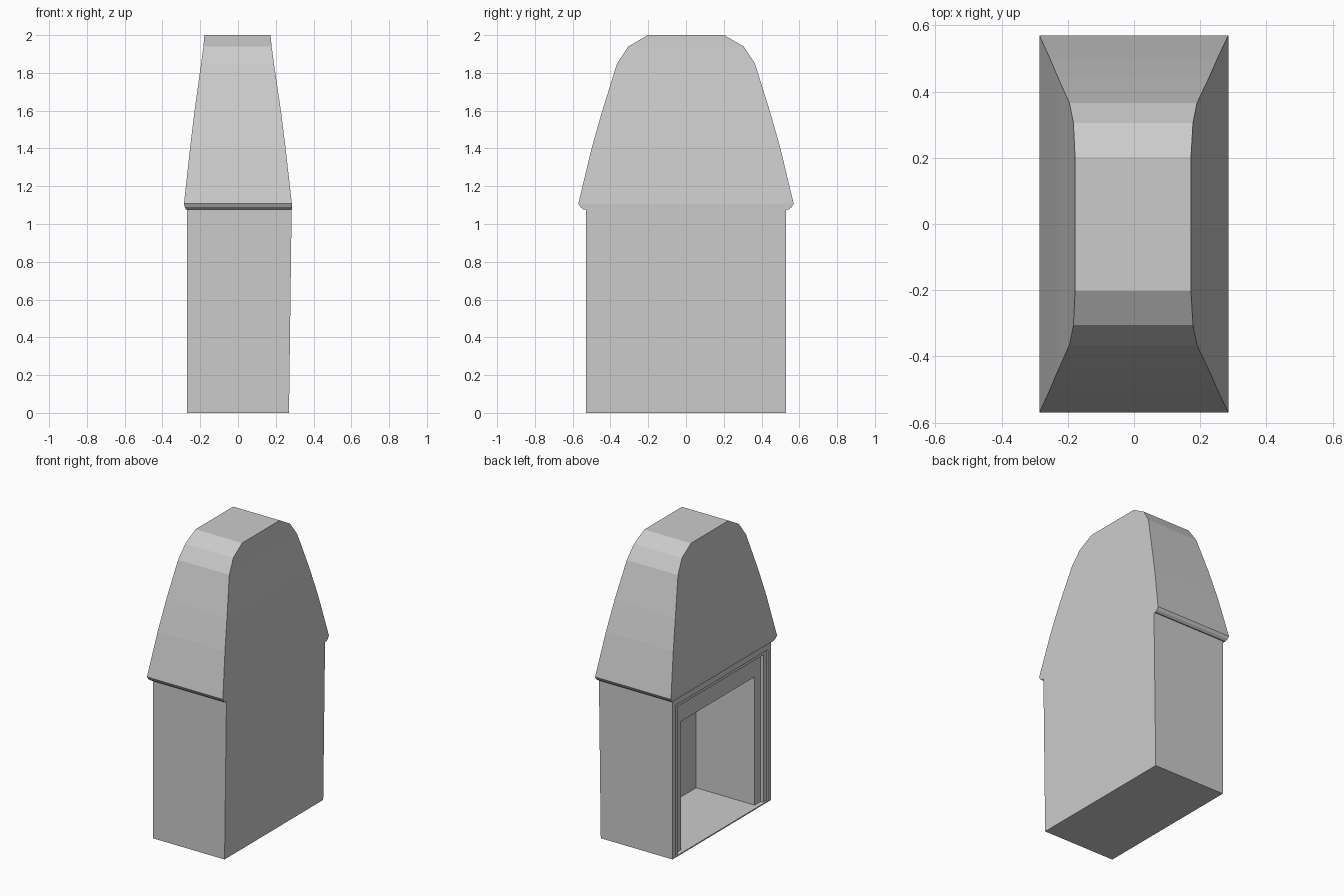
import bpy
import bmesh

if "Cube" in bpy.data.objects:
    bpy.data.objects.remove(bpy.data.objects["Cube"], do_unlink=True)

stone = bpy.data.materials.new("grey_stone")
grey = (0.6, 0.6, 0.6, 1)
stone.use_nodes = True
stone.diffuse_color = grey
stone.node_tree.nodes["Principled BSDF"].inputs["Base Color"].default_value = grey


def loft(name, loops, closed=True):
    """Skin consecutive point loops and cap both ends."""
    bm = bmesh.new()
    rings = [[bm.verts.new(p) for p in loop] for loop in loops]
    count = len(rings[0])
    for a, b in zip(rings, rings[1:]):
        for i in range(count if closed else count - 1):
            j = (i + 1) % count
            bm.faces.new((a[i], a[j], b[j], b[i]))
    bm.faces.new(rings[0][::-1])
    bm.faces.new(rings[-1])
    bmesh.ops.recalc_face_normals(bm, faces=bm.faces)
    mesh = bpy.data.meshes.new(name)
    bm.to_mesh(mesh)
    bm.free()
    mesh.materials.append(stone)
    obj = bpy.data.objects.new(name, mesh)
    bpy.context.collection.objects.link(obj)
    return obj


def arch(x, half, top, x_top=None):
    """Square arch outline facing along x."""
    xt = x if x_top is None else x_top
    return [(x, half, 0), (xt, half, top), (xt, -half, top), (x, -half, 0)]


def rect(z, x0, x1, half):
    return [(x0, -half, z), (x1, -half, z), (x1, half, z), (x0, half, z)]


# Surround: solid back, stepped front frame, then the recessed firebox
front = -0.27
frame_steps = [(0, 0.53, 1.085), (0, 0.495, 1.035), (0.01, 0.495, 1.035),
               (0.01, 0.46, 1.01), (0.03, 0.46, 1.01), (0.03, 0.395, 0.88),
               (0.47, 0.395, 0.88)]
loops = [arch(0.27, 0.53, 1.085, 0.284)]
loops += [arch(front + depth, half, top) for depth, half, top in frame_steps]
loft("fireplace_surround", loops)

# Hearth floor closing the underside
loft("hearth_floor", [rect(0, front, 0.27, 0.53), rect(0.008, front, 0.27, 0.53)])

# Chimney hood with a small lip and rounded shoulders
hood = [(1.085, -0.27, 0.284, 0.53), (1.078, -0.277, 0.285, 0.545),
        (1.09, -0.282, 0.285, 0.56), (1.108, -0.286, 0.285, 0.57),
        (1.4, -0.254, 0.252, 0.5), (1.6, -0.23, 0.227, 0.443),
        (1.85, -0.195, 0.19, 0.365), (1.94, -0.183, 0.178, 0.305),
        (2.0, -0.178, 0.172, 0.202)]
loft("chimney_hood", [rect(*ring) for ring in hood])
